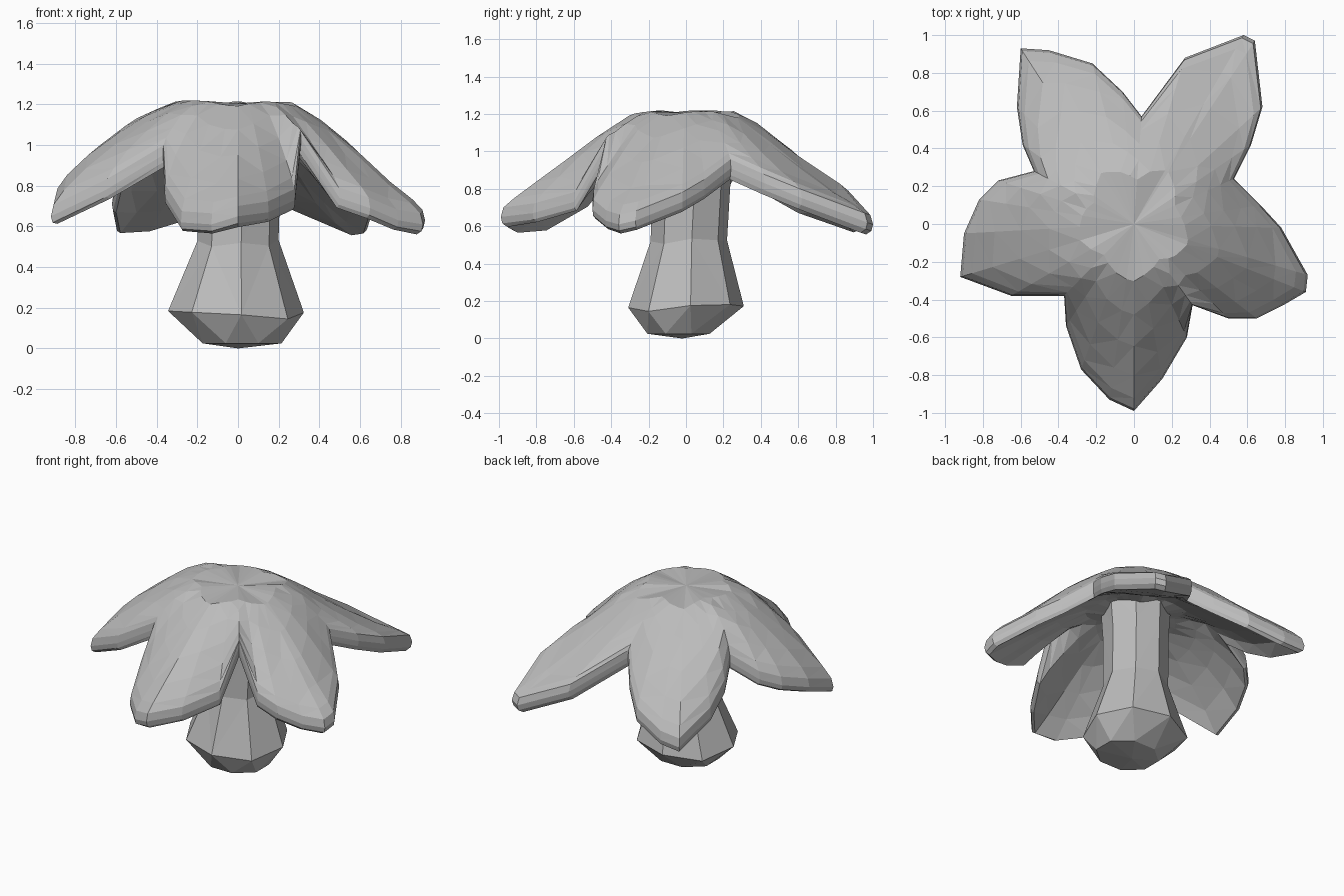
import bpy
import bmesh
import math
import random
from mathutils import Vector

random.seed(4)
if "Cube" in bpy.data.objects:
    bpy.data.objects.remove(bpy.data.objects["Cube"], do_unlink=True)

grey = bpy.data.materials.new("plain grey")
grey.use_nodes = True
COLOUR = (0.5, 0.5, 0.5, 1)
grey.diffuse_color = COLOUR
grey.node_tree.nodes["Principled BSDF"].inputs["Base Color"].default_value = COLOUR


def finish(bm, name):
    bmesh.ops.triangulate(bm, faces=bm.faces[:], quad_method='SHORT_EDGE')
    bmesh.ops.recalc_face_normals(bm, faces=bm.faces[:])
    mesh = bpy.data.meshes.new(name)
    bm.to_mesh(mesh)
    bm.free()
    mesh.materials.append(grey)
    obj = bpy.data.objects.new(name, mesh)
    bpy.context.collection.objects.link(obj)
    return obj


def loft(name, rings, start, end):
    """Skin closed rings of points and close both ends with a fan."""
    bm = bmesh.new()
    loops = [[bm.verts.new(p) for p in ring] for ring in rings]
    n = len(loops[0])
    for a, b in zip(loops, loops[1:]):
        for i in range(n):
            j = (i + 1) % n
            bm.faces.new((a[i], a[j], b[j], b[i]))
    for loop, tip in ((loops[0], start), (loops[-1], end)):
        apex = bm.verts.new(tip)
        for i in range(n):
            bm.faces.new((loop[i], loop[(i + 1) % n], apex))
    return finish(bm, name)


# Dome profile: radius, height
PROFILE = [(0, 1.21), (.26, 1.215), (.38, 1.155), (.55, 1.03),
           (.75, .89), (.95, .77), (1.2, .65)]


def dome(r):
    for (r0, z0), (r1, z1) in zip(PROFILE, PROFILE[1:]):
        if r <= r1:
            return z0 + (z1 - z0) * (r - r0) / (r1 - r0)
    return PROFILE[-1][1]


# Rim of the five petals, counter-clockwise from the front tip
RIM = [(0, -.99, .70), (.15, -.82, .72), (.28, -.6, .78), (.31, -.43, 1.08),
       (.5, -.5, .79), (.65, -.5, .74), (.79, -.43, .68), (.91, -.36, .66),
       (.92, -.27, .68), (.78, -.02, .78), (.67, .1, .85), (.53, .24, .96),
       (.62, .42, .88), (.68, .62, .80), (.64, .97, .67), (.58, 1.0, .66),
       (.27, .88, .79), (.04, .57, .97),
       (-.06, .7, .86), (-.22, .85, .74), (-.45, .92, .67), (-.6, .93, .66),
       (-.62, .62, .76), (-.59, .42, .87), (-.53, .28, .98),
       (-.72, .23, .89), (-.82, .13, .84), (-.9, -.05, .78), (-.92, -.28, .70),
       (-.65, -.38, .83), (-.37, -.38, 1.0),
       (-.36, -.54, .80), (-.28, -.77, .67), (-.13, -.93, .66)]
HIGH_SIDE = Vector((-.97, .25))


def cap_ring(t, drop=0.0, wobble=0.0):
    """Ring of the cap: round near the crown, petal shaped at the rim."""
    ring = []
    for x, y, z in RIM:
        r = math.hypot(x, y)
        rho = t * (.6 * (1 - t) + r * t)
        height = dome(rho) - (dome(r) - z) * t ** 4
        # the petal on the right swells a little higher
        side = max(0, HIGH_SIDE.dot((x, y)) / r)
        height += side ** 2 * .08 * math.sin(math.pi * t ** 3)
        height = min(height, 1.22) - drop + random.uniform(-wobble, wobble)
        ring.append((x * rho / r, y * rho / r, height))
    return ring


# Petalled cap: top surface, rounded rim, thick underside
top = [cap_ring(.4), cap_ring(.58, 0, .004), cap_ring(.73, 0, .006),
       cap_ring(.86, 0, .006), cap_ring(.95, 0, .003)]
rim = [cap_ring(.99, .008), cap_ring(1, .05), cap_ring(.994, .09), cap_ring(.975, .125)]
under = [cap_ring(t, d, .005) for t, d in ((.88, .14), (.75, .16), (.6, .18), (.42, .2))]
loft("petal_cap", top + rim + under, (0, 0, 1.205), (0, 0, 1.0))

# Stem: height, half width, half depth, x offset, y offset
STEM = [(.025, .21, .18, .02, -.04), (.165, .335, .31, -.01, 0),
        (.52, .2, .205, 0, .015), (.85, .20, .21, .01, .03), (1.08, .22, .22, .01, .03)]
SIDES = 8
stem_rings = []
for k, (z, a, b, ox, oy) in enumerate(STEM):
    ring = []
    for i in range(SIDES):
        ang = math.tau * (i + (.5 if k == 0 else .1)) / SIDES
        lift = random.uniform(-.02, .02) if k else 0
        ring.append(Vector((ox + a * math.cos(ang), oy + b * math.sin(ang), z + lift)))
    stem_rings.append(ring)
loft("stem", stem_rings, (0, -.02, 0), (0, .03, 1.1))
